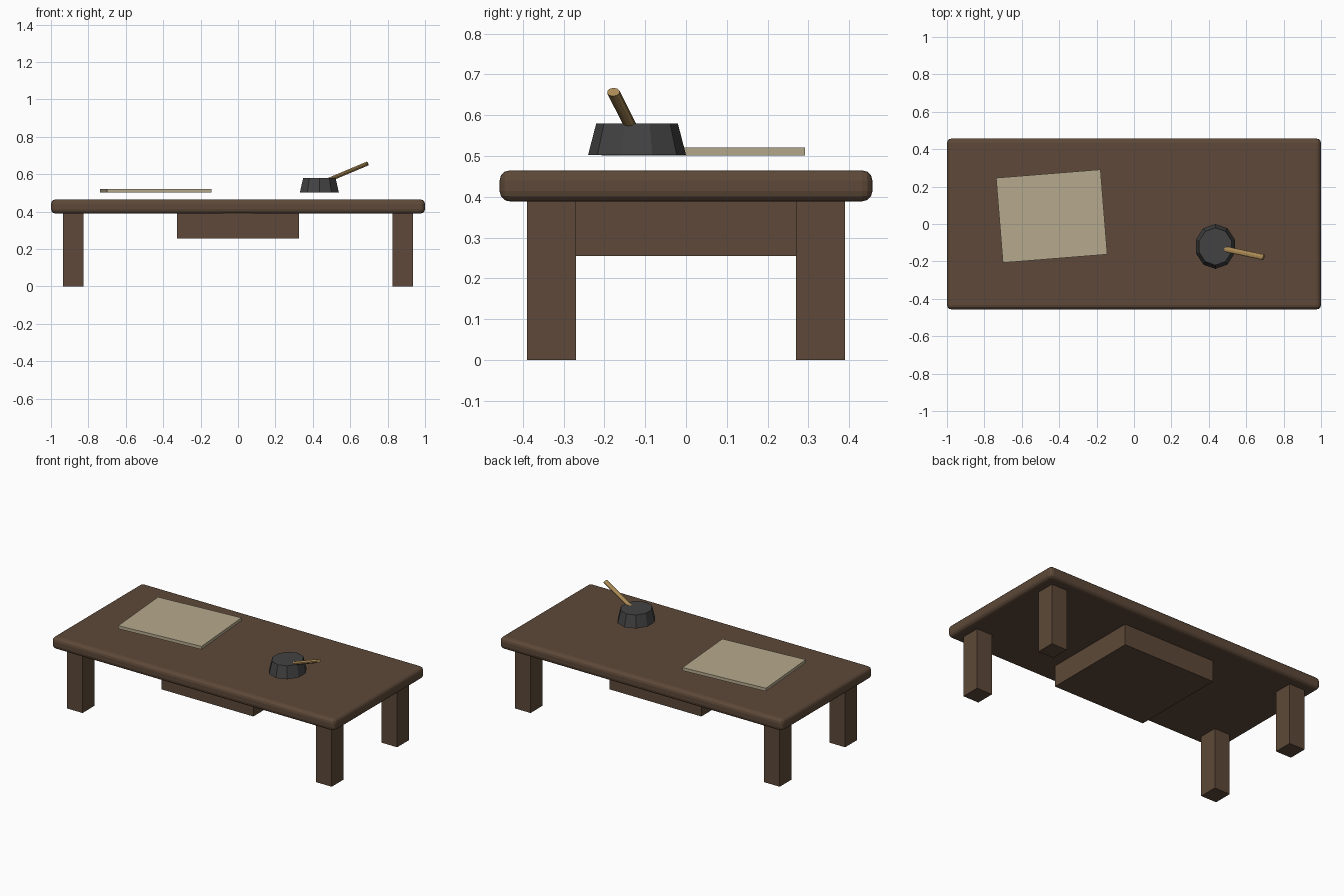
import bpy
from mathutils import Vector

if "Cube" in bpy.data.objects:
    bpy.data.objects.remove(bpy.data.objects["Cube"])


def material(name, rgb):
    m = bpy.data.materials.new(name)
    m.diffuse_color = (*rgb, 1)
    m.use_nodes = True
    m.node_tree.nodes["Principled BSDF"].inputs["Base Color"].default_value = m.diffuse_color
    return m


wood = material("dark wood", (0.110, 0.066, 0.040))
paper_col = material("paper", (0.47, 0.40, 0.27))
stone = material("dark stone", (0.055, 0.055, 0.057))
bamboo = material("bamboo", (0.40, 0.25, 0.09))


def finish(name, mat):
    o = bpy.context.object
    o.name = name
    o.data.materials.append(mat)
    return o


def box(name, centre, size, mat, turn=0):
    bpy.ops.mesh.primitive_cube_add(size=1, location=centre, rotation=(0, 0, turn))
    o = finish(name, mat)
    o.scale = size
    bpy.ops.object.transform_apply(location=False, rotation=False, scale=True)
    return o


# table top with rounded edges
top = box("table_top", (0, 0, 0.427), (2, 0.914, 0.076), wood)
bev = top.modifiers.new("rounded edges", "BEVEL")
bev.width = 0.025
bev.segments = 3

# four legs
for sx, side in ((-1, "left"), (1, "right")):
    for sy, end in ((-1, "front"), (1, "back")):
        box(f"{end}_{side}_leg", (sx * 0.88, sy * 0.33, 0.2), (0.11, 0.12, 0.4), wood)

# drawer under the top, and its pull tucked against the top's edge
box("drawer", (0, 0, 0.3275), (0.65, 0.62, 0.145), wood)
box("drawer_pull", (0, -0.43, 0.400), (0.16, 0.02, 0.020), bamboo)

# sheet of paper, slightly turned
box("paper_sheet", (-0.44, 0.042, 0.511), (0.56, 0.455, 0.02), paper_col, 0.08)

# ten-sided ink pot, a little narrower in x
bpy.ops.mesh.primitive_cone_add(vertices=10, radius1=0.12, radius2=0.10, depth=0.077,
                                location=(0.435, -0.12, 0.5415))
finish("ink_pot", stone).scale = (0.91, 1, 1)

# brush handle leaning out of the pot, oval in section
a, b = Vector((0.462, -0.129, 0.56)), Vector((0.693, -0.178, 0.657))
d = b - a
bpy.ops.mesh.primitive_cylinder_add(vertices=10, radius=1, depth=1, location=(a + b) / 2)
brush = finish("brush_handle", bamboo)
brush.rotation_euler = d.to_track_quat("Z", "Y").to_euler()
brush.scale = (0.016, 0.011, d.length)
